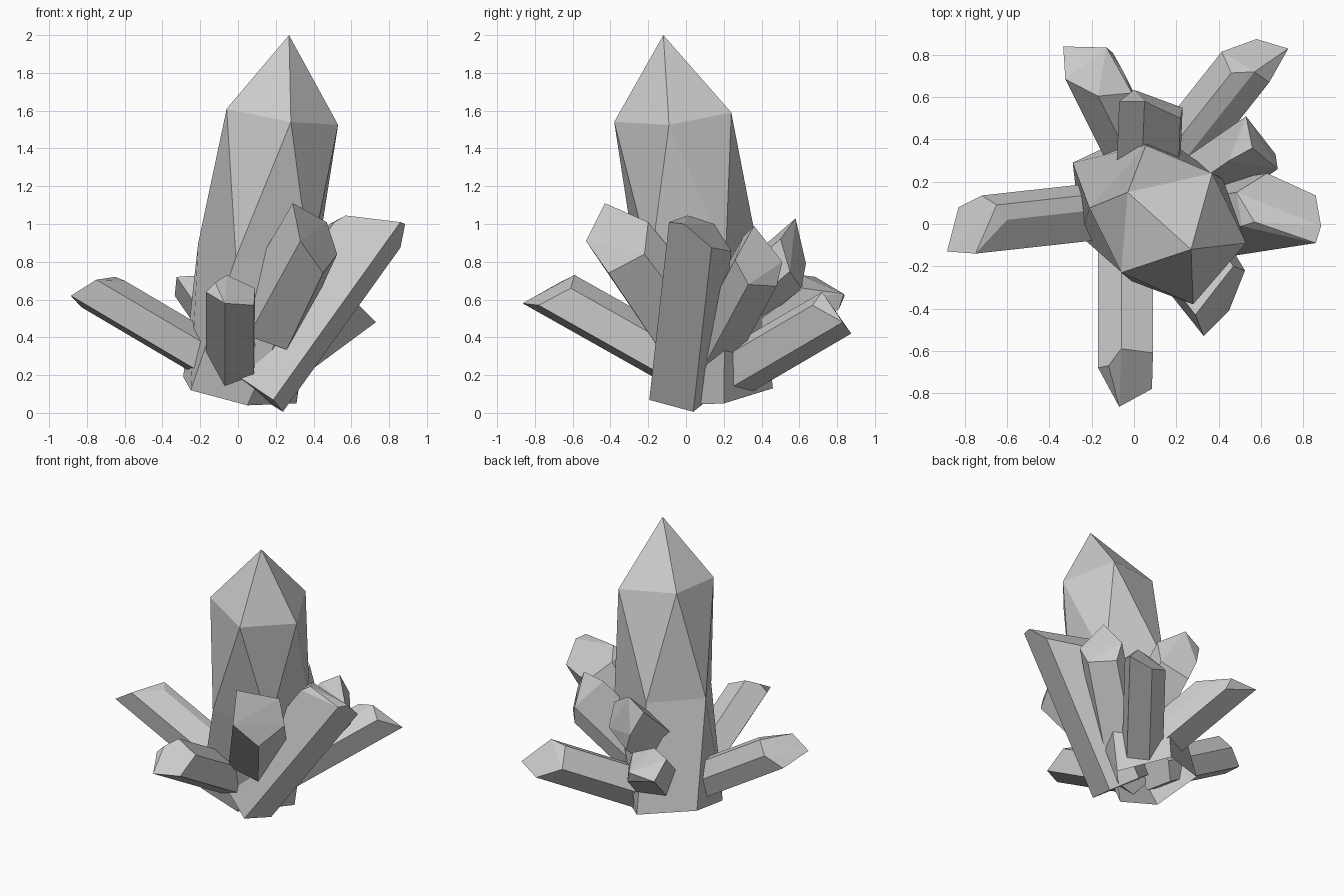
import bpy, bmesh, math
from mathutils import Vector

if "Cube" in bpy.data.objects:
    bpy.data.objects.remove(bpy.data.objects["Cube"])


def finish(name, bm):
    bmesh.ops.recalc_face_normals(bm, faces=bm.faces)
    mesh = bpy.data.meshes.new(name)
    bm.to_mesh(mesh)
    bm.free()
    ob = bpy.data.objects.new(name, mesh)
    bpy.context.collection.objects.link(ob)
    return ob


def shard(name, base, axis, tip, flare=1.0):
    """Convex prism: tip corners swept back along the axis to a square-cut base."""
    a, b = Vector(axis).normalized(), Vector(base)
    top = [Vector(p) for p in tip]
    low = [p - a * (p - b).dot(a) for p in top]
    mid = sum(low, Vector()) / len(low)
    low = [mid + (p - mid) * flare for p in low]
    bm = bmesh.new()
    for p in top + low:
        bm.verts.new(p)
    res = bmesh.ops.convex_hull(bm, input=bm.verts)
    junk = {g for g in res["geom_interior"] + res["geom_unused"]
            if isinstance(g, bmesh.types.BMVert) and g.is_valid}
    bmesh.ops.delete(bm, geom=list(junk), context='VERTS')
    bmesh.ops.dissolve_limit(bm, angle_limit=math.radians(3),
                             verts=bm.verts, edges=bm.edges)
    return finish(name, bm)


# main five-sided crystal: apex, shoulder ring, twisted waist ring, open foot ring
shoulder = [(-.06, -.23, 1.61), (.28, -.38, 1.54), (.53, -.09, 1.525),
            (.37, .24, 1.59), (-.03, .15, 1.63)]
waist = []
for k in range(5):
    t = math.radians(174 + 72 * k)
    dx, dy = .34 * math.cos(t), .34 * math.sin(t)
    waist.append((.127 + dx, .04 + dy, .85 - .124 * dx + .14 * dy))
foot = [(-.29, .29, .19), (-.25, -.06, .12), (.05, -.08, .04),
        (.31, .20, .05), (.07, .46, .13)]
bm = bmesh.new()
apex = bm.verts.new((.27, -.12, 2.0))
S, W, F = ([bm.verts.new(p) for p in ring] for ring in (shoulder, waist, foot))
for i in range(5):
    j = (i + 1) % 5
    bm.faces.new((apex, S[i], S[j]))
    bm.faces.new((S[i], W[i], W[j]))
    bm.faces.new((S[i], W[j], S[j]))
    bm.faces.new((W[i], F[i], F[j], W[j]))
finish("main_crystal", bm)

# surrounding shards
shard("left_shard", (-.13, .05, .25), (-1, -.11, .59),
      [(-.60, .02, .70), (-.65, .09, .72), (-.75, -.14, .705),
       (-.885, -.13, .62), (-.83, .08, .56), (-.72, .135, .64)])

shard("front_shard", (-.03, -.03, .25), (0, -.87, .49),
      [(-.06, -.59, .73), (.09, -.61, .66), (.085, -.78, .57),
       (-.07, -.865, .58), (-.17, -.68, .64), (-.12, -.67, .69)])

shard("right_shard", (.21, 0, .03), (.58, .09, .81),
      [(.86, -.09, 1.01), (.885, -.01, 1.0), (.86, .135, .875),
       (.63, .24, .855), (.485, .15, 1.0), (.57, .01, 1.045), (.51, -.01, 1.01)])

shard("back_right_long_shard", (.2, .3, .15), (.42, .53, .31),
      [(.73, .83, .48), (.58, .875, .42), (.415, .815, .5),
       (.46, .715, .62), (.57, .72, .64), (.64, .67, .57)])

shard("back_left_shard", (0, .35, .25), (-.4, .8, .58),
      [(-.335, .84, .62), (-.13, .835, .63), (-.10, .81, .55), (-.05, .72, .62),
       (-.01, .62, .66), (-.17, .605, .73), (-.325, .685, .72)])

shard("back_shard", (.1, .2, .5), (.03, .75, .65),
      [(.05, .58, 1.03), (-.07, .58, .95), (0, .635, .79),
       (.05, .61, .66), (.23, .55, .75), (.22, .5, .92)])

shard("back_right_short_shard", (.15, .1, .27), (.55, .38, .7),
      [(.56, .36, .99), (.53, .51, .80), (.55, .48, .67),
       (.67, .33, .68), (.68, .26, .81), (.45, .3, .93)])

shard("front_right_shard", (.15, -.1, .42), (.39, -.55, .745),
      [(.29, -.43, 1.11), (.33, -.53, .91), (.45, -.41, .74),
       (.525, -.22, .84), (.47, -.2, 1.01)], flare=1.15)
